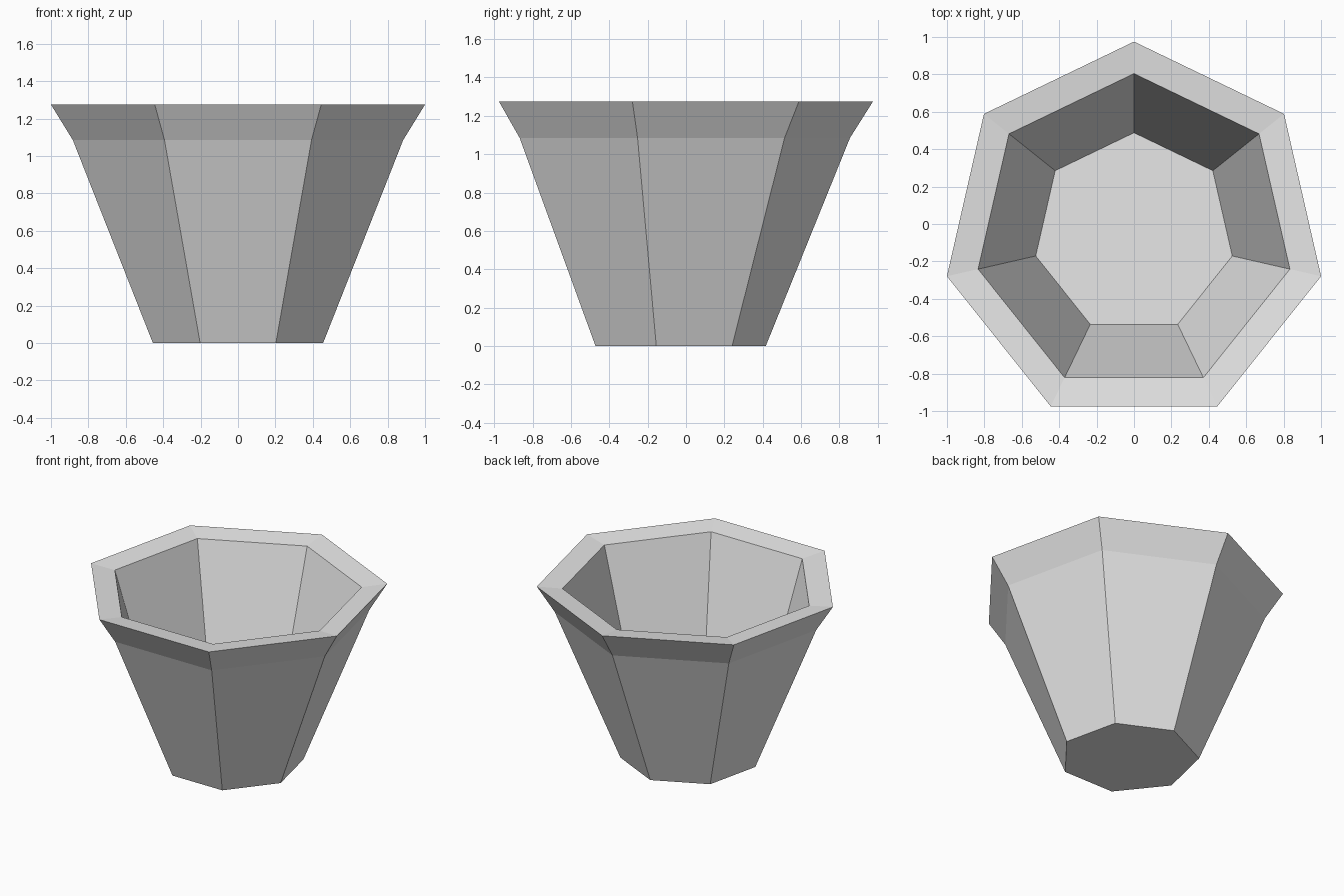
import bpy
import bmesh
from math import sin, cos, pi

cube = bpy.data.objects.get("Cube")
if cube:
    bpy.data.objects.remove(cube, do_unlink=True)

SIDES = 7
CENTRE_Y = -0.051  # centres the odd-sided outline on its bounds

# Profile from the outer base, over the rim, to the inner floor: (radius, z)
PROFILE = [
    (0.467, 0.0),
    (0.906, 1.085),
    (1.026, 1.275),
    (0.855, 1.255),
    (0.539, 0.19),
]


def make_material(name, value):
    mat = bpy.data.materials.new(name)
    mat.use_nodes = True
    colour = (value, value, value, 1.0)
    mat.diffuse_color = colour
    mat.node_tree.nodes["Principled BSDF"].inputs["Base Color"].default_value = colour
    return mat


def ring(bm, radius, z):
    """Heptagon with one corner pointing to the back."""
    angles = [pi / 2 + 2 * pi * i / SIDES for i in range(SIDES)]
    return [bm.verts.new((radius * cos(a), CENTRE_Y + radius * sin(a), z)) for a in angles]


# Pot: stacked rings joined by flat walls, closed by base and floor
bm = bmesh.new()
rings = [ring(bm, r, z) for r, z in PROFILE]
for low, high in zip(rings, rings[1:]):
    for i in range(SIDES):
        j = (i + 1) % SIDES
        bm.faces.new((low[i], low[j], high[j], high[i]))
bm.faces.new(list(reversed(rings[0])))
bm.faces.new(rings[-1])
bmesh.ops.recalc_face_normals(bm, faces=bm.faces[:])

mesh = bpy.data.meshes.new("pot")
bm.to_mesh(mesh)
bm.free()
mesh.materials.append(make_material("light grey", 0.8))
pot = bpy.data.objects.new("pot", mesh)
bpy.context.collection.objects.link(pot)
